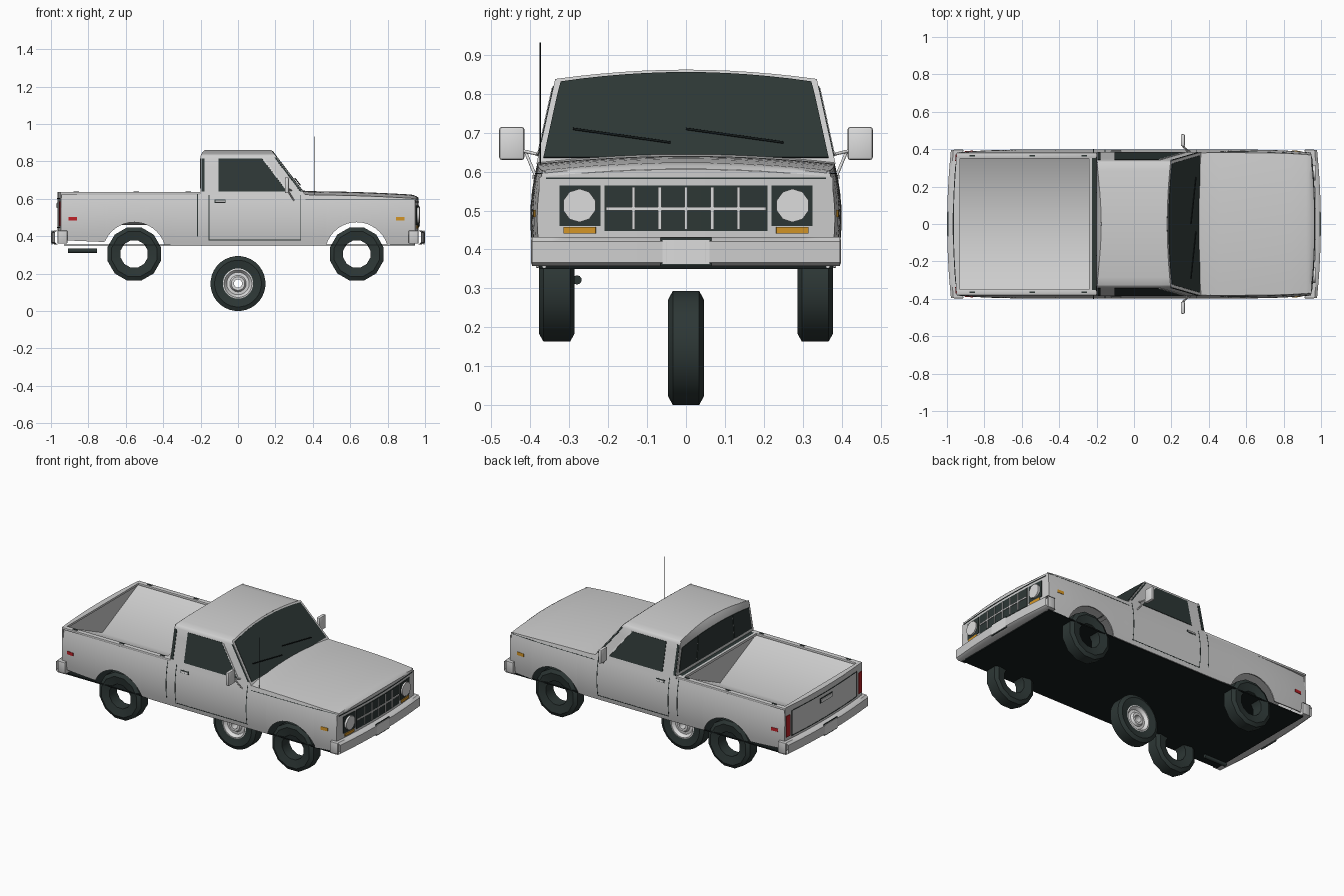
import bpy, bmesh, math
from mathutils import Vector

cube = bpy.data.objects.get("Cube")
if cube:
    bpy.data.objects.remove(cube, do_unlink=True)


def material(name, rgb):
    m = bpy.data.materials.new(name)
    m.use_nodes = True
    m.diffuse_color = (*rgb, 1)
    m.node_tree.nodes["Principled BSDF"].inputs["Base Color"].default_value = (*rgb, 1)
    return m


PAINT = material("light grey paint", (.62, .62, .62))
CHROME = material("pale metal", (.72, .72, .72))
DARK = material("dark slate", (.026, .038, .036))
BLACK = material("underbody black", (.008, .012, .012))
AMBER = material("amber lamp", (.65, .3, .02))
RED = material("red lamp", (.5, .015, .02))


def finish(name, bm, mat, angle=40, mirror=False):
    bmesh.ops.remove_doubles(bm, verts=bm.verts, dist=.00005)
    bmesh.ops.recalc_face_normals(bm, faces=bm.faces)
    for f in bm.faces:
        f.smooth = True
    for e in bm.edges:
        e.smooth = len(e.link_faces) == 2 and e.calc_face_angle(0) < math.radians(angle)
    me = bpy.data.meshes.new(name)
    bm.to_mesh(me)
    bm.free()
    me.materials.append(mat)
    ob = bpy.data.objects.new(name, me)
    bpy.context.collection.objects.link(ob)
    if mirror:
        ob.modifiers.new("Mirror", "MIRROR").use_axis = (False, True, False)
    return ob


def span(a, b, n):
    return [a + (b - a) * i / n for i in range(n + 1)]


def grid(name, f, us, vs, mat, thick=0, angle=40, mirror=False):
    """Surface through the points f(u, v), optionally thickened."""
    bm = bmesh.new()
    rows = [[bm.verts.new(f(u, v)) for v in vs] for u in us]
    for a, b in zip(rows, rows[1:]):
        for i in range(len(vs) - 1):
            bm.faces.new((a[i], a[i + 1], b[i + 1], b[i]))
    if thick:
        bmesh.ops.recalc_face_normals(bm, faces=bm.faces)
        bmesh.ops.solidify(bm, geom=bm.faces[:], thickness=thick)
    return finish(name, bm, mat, angle, mirror)


def box(name, lo, hi, mat, bevel=0, mirror=False):
    bm = bmesh.new()
    bmesh.ops.create_cube(bm, size=1)
    for v in bm.verts:
        v.co = [(a + b) / 2 + c * (b - a) for a, b, c in zip(lo, hi, v.co)]
    if bevel:
        bmesh.ops.bevel(bm, geom=bm.edges[:], offset=bevel, segments=2, affect='EDGES', profile=.5)
    return finish(name, bm, mat, 40, mirror)


def rod(name, a, b, r, mat, mirror=False):
    a, b = Vector(a), Vector(b)
    bm = bmesh.new()
    bmesh.ops.create_cone(bm, cap_ends=True, segments=10, radius1=r, radius2=r, depth=(b - a).length)
    q = (b - a).to_track_quat('Z', 'Y')
    for v in bm.verts:
        v.co = q @ v.co + (a + b) / 2
    return finish(name, bm, mat, 50, mirror)


def lathe(name, profile, centre, segs, mat, mirror=False):
    """Turn a closed (radius, y) profile about the y axis."""
    cx, cy, cz = centre
    pts = profile + profile[:1]
    return grid(name, lambda a, i: (cx + pts[i][0] * math.cos(a), cy + pts[i][1], cz + pts[i][0] * math.sin(a)),
                span(math.pi / segs, 2 * math.pi + math.pi / segs, segs), range(len(pts)), mat, mirror=mirror)


# Body shape rules
AXLES, AXLE_Z, ARCH = (-.555, .635), .305, .17


def side_y(x, z):
    return .399 - .9 * (z - .48) ** 2 - .018 * (abs(x) / .96) ** 6


def top_z(x):
    if x < .28:
        return .635
    return .635 - .014 * min(1, (x - .28) / .06) - .02 * max(0, (x - .34) / .62) ** 2


def bottom_z(x):
    z = .352 + .025 * max(0, (-x - .3) / .6)
    for c in AXLES:
        if abs(x - c) < ARCH:
            z = max(z, AXLE_Z + math.sqrt(ARCH ** 2 - (x - c) ** 2))
    return z


def nose_x(y):
    return .966 - .13 * y * y


# Side panels with round wheel arches
stations = span(-.947, .947, 24)
for c in AXLES:
    stations += [c - ARCH * math.cos(a) for a in span(.31, math.pi - .31, 16)]
    stations += [c - .163, c + .163]


def side_point(x, t):
    z = bottom_z(x) + t * (top_z(x) - bottom_z(x))
    return (x, side_y(x, z), z)


grid("side_panel", side_point, sorted(stations), span(0, 1, 8), PAINT, .008, mirror=True)


def side_plate(name, x0, x1, z0, z1, mat, off=.003):
    grid(name, lambda x, z: (x, side_y(x, z) + off, z), span(x0, x1, 4), span(z0, z1, 6), mat, .004, mirror=True)


def end_plate(name, y0, y1, z0, z1, mat, s=1, off=.003, mirror=False):
    grid(name, lambda y, z: (s * (nose_x(y) + off), y, z), span(y0, y1, 12), (z0, z1), mat, .004, mirror=mirror)


# Hood, nose and tail
def hood_point(x, s):
    y = s * side_y(x, top_z(x))
    px = min(x, nose_x(y))
    drop = .014 * max(0, (x - .92) / .046) ** 2
    return (px, y, top_z(x) + .02 * (1 - s * s) - drop)


grid("hood", hood_point, span(.3, .92, 8) + [.935, .95, .966], span(-1, 1, 16), PAINT)
grid("nose_panel", lambda s, t: (nose_x(s * .378), s * .378, .36 + t * (.226 + .02 * (1 - s * s))),
     span(-1, 1, 16), (0, 1), PAINT, .006)
grid("tail_panel", lambda y, z: (-nose_x(y), y, z), span(-.378, .378, 12), (.37, .635), PAINT, .006)
end_plate("hood_gap", -.36, .36, .581, .585, DARK)

# Load bed: rails, sloping trough and end walls
box("bed_rail", (-.95, .35, .622), (-.2, .381, .637), PAINT, .004, True)
grid("tailgate_rail", lambda y, t: (-.93 * (1 - t) - nose_x(y) * t, y, .637), span(-.37, .37, 10), (0, 1), PAINT, .012)
box("bed_front_rail", (-.24, -.37, .622), (-.225, .37, .637), PAINT)
box("cab_gap", (-.226, -.375, .62), (-.19, .375, .636), DARK)
grid("bed_trough", lambda x, y: (x, y, .46 + .165 * abs(y) / .352), (-.935, -.235), (-.352, 0, .352), PAINT, angle=60)
for x in (-.935, -.235):
    grid("bed_end_wall", lambda y, t: (x, y, .46 + .165 * abs(y) / .352 * (1 - t) + .172 * t),
         (-.352, 0, .352), (0, 1), PAINT)
side_plate("bed_seam", -.94, -.2, .626, .629, DARK, .001)
for x in (-.88, -.56, -.28):
    box("stake_pocket", (x, .36, .634), (x + .03, .37, .639), DARK, mirror=True)


# Cab: crowned section swept from the back to the raked windscreen
def cab_y(z):
    return .383 - (z - .625) * .22


def front_x(z):
    return .35 - (z - .635) * .76


def crown(s):
    return .838 + .024 * (1 - s * s)


section = [(cab_y(z), z) for z in span(.62, .82, 4)] + [(.334, .832)]
section += [(.325 * s, crown(s)) for s in span(1, -1, 16)]
section += [(-y, z) for y, z in section[5::-1]]


def cab_point(i, t):
    y, z = section[i]
    rear = -.2 + .025 * max(0, (z - .825) / .037) ** 2
    return (rear + t * (front_x(z) - rear), y, z)


grid("cab_shell", cab_point, range(len(section)), span(0, 1, 8), PAINT)


def cab_end(name, xf, z0, inset, mat, lo=-1, hi=1, drop=0, thick=0):
    def point(s, t):
        z = z0 + t * (crown(s) - drop - z0)
        return (xf(z), s * (min(cab_y(z), .336) if z > .82 else cab_y(z)) - s * inset, z)
    grid(name, point, span(lo, hi, 12), span(0, 1, 6), mat, thick)


cab_end("windscreen_frame", front_x, .62, 0, PAINT)
cab_end("windscreen", lambda z: front_x(z) + .004, .637, .014, DARK, drop=.006, thick=.003)
cab_end("cab_back", lambda z: -.2 + .025 * max(0, (z - .825) / .037) ** 2, .62, 0, PAINT)
for lo, hi in ((-.95, -.5), (-.485, .485), (.5, .95)):
    cab_end("rear_window", lambda z: -.204, .655, 0, DARK, lo, hi, .045, .003)


def cab_side(name, xa, xb, z0, z1, mat, off=.003):
    grid(name, lambda t, z: (xa(z) + t * (xb(z) - xa(z)), cab_y(z) + off, z), (0, 1), span(z0, z1, 4), mat, .003, mirror=True)


cab_side("side_window", lambda z: -.105, lambda z: front_x(z) - .085, .64, .815, DARK)
cab_side("rear_corner_glass", lambda z: -.196, lambda z: -.18, .64, .815, DARK)
cab_side("windscreen_seal", lambda z: front_x(z) - .014, lambda z: front_x(z) - .004, .64, .82, DARK, .002)
cab_side("window_frame", lambda z: front_x(z) - .083, lambda z: front_x(z) - .073, .64, .815, CHROME, .004)
for y in (-.29, 0):
    rod("wiper", (front_x(.71) + .012, y, .71), (front_x(.675) + .012, y + .25, .675), .003, BLACK)

# Door seams, handles and side lamps
for x in (-.157, .333):
    side_plate("door_seam", x, x + .004, .38, .62, DARK, .001)
side_plate("door_sill_seam", -.157, .337, .378, .382, DARK, .001)
side_plate("bed_joint", -.219, -.215, .4, .63, DARK, .001)
side_plate("handle_recess", -.125, -.066, .578, .596, DARK, .001)
side_plate("door_handle", -.121, -.07, .582, .592, CHROME, .006)
side_plate("front_marker", .845, .89, .483, .502, AMBER)
side_plate("rear_marker", -.905, -.862, .483, .502, RED)
side_plate("hood_side_seam", .36, .94, .594, .597, DARK, .001)

# Grille and headlamps
end_plate("grille", -.21, .21, .447, .565, DARK)
for y in (-.135, -.0675, 0, .0675, .135):
    end_plate("grille_bar", y - .004, y + .004, .452, .56, CHROME, off=.008)
end_plate("grille_crossbar", -.205, .205, .5, .509, CHROME, off=.008)
end_plate("headlamp_surround", .22, .325, .46, .565, DARK, mirror=True)
rod("headlamp", (.94, .274, .513), (.97, .274, .513), .043, CHROME, True)
end_plate("turn_lamp", .232, .315, .441, .458, AMBER, off=.006, mirror=True)

# Tailgate details
for z in (.445, .6):
    end_plate("tailgate_seam", -.32, .32, z, z + .004, DARK, -1, .002)
end_plate("tailgate_side_seam", .317, .321, .445, .604, DARK, -1, .002, True)
end_plate("tailgate_handle_recess", -.06, .06, .55, .58, DARK, -1)
end_plate("tailgate_handle", -.055, .055, .555, .575, CHROME, -1, .007)
end_plate("tail_lamp", .337, .372, .455, .585, RED, -1, .005, True)

# Bumpers with plates
for s, name in ((1, "front"), (-1, "rear")):
    loop = [(0, .357), (.8, .357), (1, .367), (1, .42), (.8, .432), (0, .432), (0, .357)]
    grid(name + "_bumper", lambda y, i: (s * (.915 + loop[i][0] * (nose_x(y) + .033 - .915)), y, loop[i][1]),
         span(-.395, .395, 16), range(7), PAINT)
    box(name + "_bumper_end", (min(s * .912, s * .965), .385, .36), (max(s * .912, s * .965), .398, .43), PAINT, .005, True)
    end_plate(name + "_plate_frame", -.066, .066, .357, .431, DARK, s, .031)
    end_plate(name + "_plate", -.06, .06, .363, .425, CHROME, s, .033)

# Underbody and exhaust
box("underbody", (-.93, -.378, .35), (.945, .378, .357), BLACK)
rod("exhaust", (-.91, -.28, .322), (-.755, -.28, .322), .012, DARK)

# Mirrors and aerial
box("mirror", (.25, .415, .63), (.272, .48, .715), CHROME, .007, True)
rod("mirror_arm", (.262, .425, .655), (.285, .383, .645), .004, CHROME, True)
rod("mirror_brace", (.262, .412, .65), (.3, .387, .59), .004, CHROME, True)
rod("aerial", (.41, -.375, .61), (.41, -.375, .932), .002, BLACK)

# Open road wheels and the spare
tyre = [(.075, -.036), (.125, -.046), (.147, -.034), (.147, .034), (.125, .046), (.075, .036)]
for x in AXLES:
    lathe("tyre", tyre, (x, .332, AXLE_Z), 12, DARK, True)
lathe("spare_tyre", tyre, (0, 0, .147), 32, DARK)
lathe("spare_rim", [(.082, .037), (.074, .039), (.06, .02), (.044, .022), (.036, .036), (.022, .036),
                    (.022, -.036), (.036, -.036), (.044, -.022), (.06, -.02), (.074, -.039), (.082, -.037)],
      (0, 0, .147), 32, CHROME)
